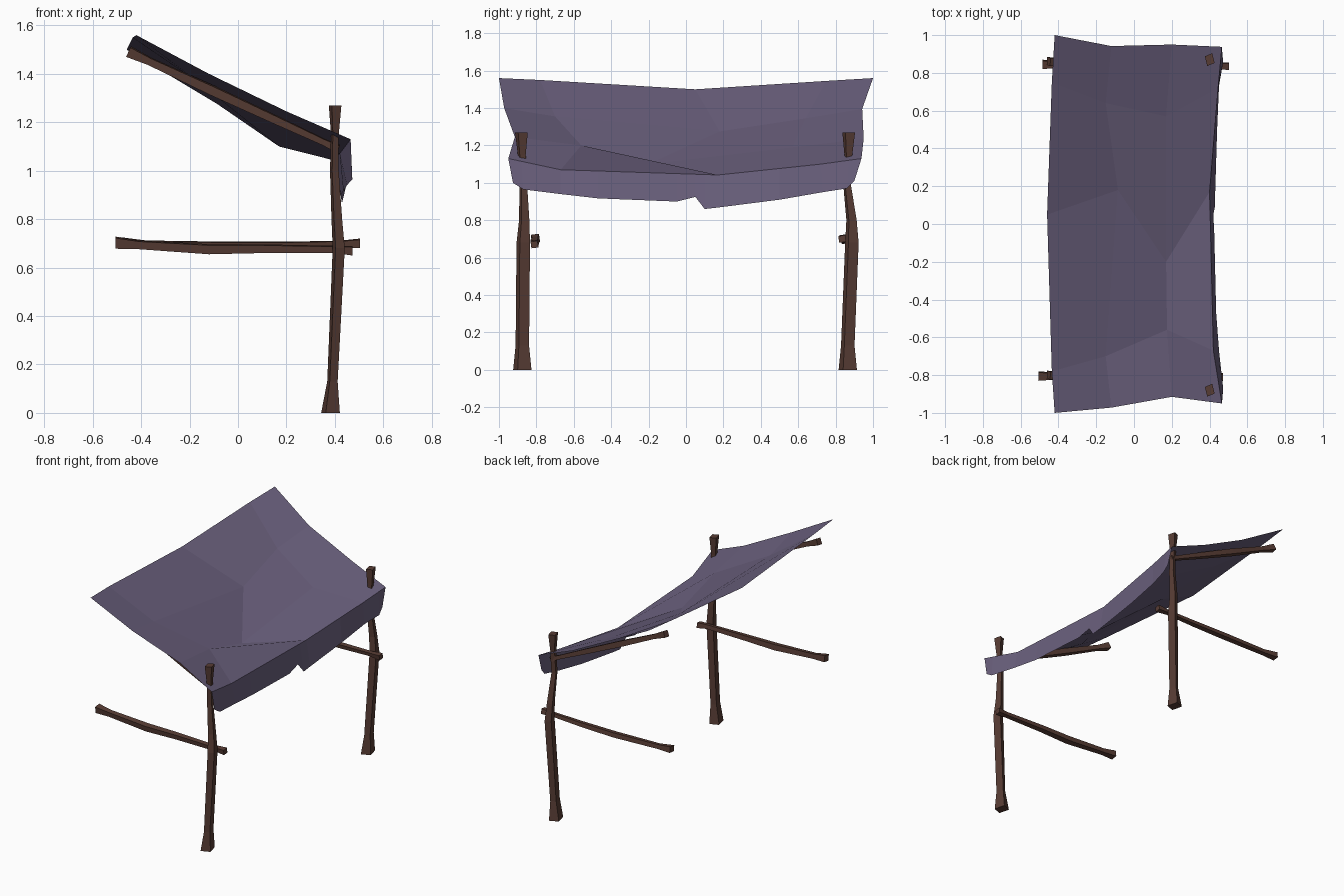
import bpy
import math
from mathutils import Vector


def material(name, col):
    m = bpy.data.materials.new(name)
    m.diffuse_color = (*col, 1)
    return m


CLOTH = material("dusty purple cloth", (0.145, 0.117, 0.205))
WOOD = material("dark brown wood", (0.095, 0.045, 0.034))


def make(name, verts, faces, mat):
    me = bpy.data.meshes.new(name)
    me.from_pydata([tuple(v) for v in verts], [], faces)
    me.materials.append(mat)
    me.update()
    ob = bpy.data.objects.new(name, me)
    bpy.context.collection.objects.link(ob)
    return ob


def timber(name, rings, u, v, turn=18):
    """Rough four-sided timber; each ring is (centre, width along u, width along v)."""
    u, v = Vector(u).normalized(), Vector(v).normalized()
    a = math.radians(turn)
    k = math.sqrt(0.5) / (math.cos(a) + math.sin(a))
    verts, faces = [], []
    for c, wu, wv in rings:
        for i in range(4):
            t = a + math.pi / 4 + i * math.pi / 2
            verts.append(Vector(c) + u * (wu * k * math.cos(t)) + v * (wv * k * math.sin(t)))
    for r in range(len(rings) - 1):
        for i in range(4):
            j = (i + 1) % 4
            faces.append((r * 4 + i, r * 4 + j, r * 4 + 4 + j, r * 4 + 4 + i))
    n = len(verts)
    faces += [(3, 2, 1, 0), (n - 4, n - 3, n - 2, n - 1)]
    return make(name, verts, faces, WOOD)


# Posts: flared foot, swollen middle, flared head
for side, label in ((-1, "near"), (1, "far")):
    shift = 0 if side < 0 else -0.01
    profile = [  # z, x, |y|, width x, width y
        (0.00, 0.382, 0.875, 0.077, 0.098),
        (0.13, 0.390, 0.875, 0.043, 0.072),
        (0.68, 0.416, 0.870 if side < 0 else 0.897, 0.050, 0.072),
        (0.80, 0.408, 0.865 if side < 0 else 0.895, 0.044, 0.055),
        (1.00, 0.398, 0.870, 0.036, 0.040),
        (1.15, 0.400, 0.878, 0.032, 0.042),
        (1.27, 0.401, 0.880, 0.052, 0.068)]
    timber(label + "_post", [((x, side * y + shift * side, z), wx, wy)
                             for z, x, y, wx, wy in profile], (1, 0, 0), (0, 1, 0))

# Lower rails
timber("near_lower_rail", [
    ((-0.505, -0.805, 0.703), 0.05, 0.05), ((-0.41, -0.805, 0.694), 0.036, 0.036),
    ((-0.12, -0.81, 0.676), 0.045, 0.042), ((0.10, -0.81, 0.678), 0.04, 0.036),
    ((0.40, -0.815, 0.675), 0.032, 0.03), ((0.472, -0.81, 0.670), 0.042, 0.04)],
    (0, 1, 0), (0, 0, 1), 8)
timber("far_lower_rail", [
    ((-0.485, 0.845, 0.703), 0.05, 0.045), ((-0.38, 0.845, 0.696), 0.034, 0.032),
    ((-0.05, 0.85, 0.690), 0.04, 0.034), ((0.20, 0.845, 0.692), 0.036, 0.03),
    ((0.42, 0.84, 0.698), 0.03, 0.026), ((0.503, 0.835, 0.700), 0.042, 0.04)],
    (0, 1, 0), (0, 0, 1), 8)

# Sloping canopy arms
for label, y0, y1 in (("near", -0.80, -0.85), ("far", 0.86, 0.865)):
    a, b = Vector((-0.452, y0, 1.492)), Vector((0.415, y1, 1.09))
    d = b - a
    rings = [(a + d * t, w, w) for t, w in
             ((0, 0.048), (0.1, 0.033), (0.4, 0.042), (0.7, 0.036), (0.93, 0.028), (1, 0.036))]
    timber(label + "_canopy_arm", rings, (0, 1, 0), (-d.z, 0, d.x), 8)

# Sagging canopy sheet: rows from back to front edge, -y to +y
rows = [
    [(-.42, -1, 1.56), (-.435, -.78, 1.55), (-.46, .05, 1.50), (-.435, .75, 1.545), (-.42, 1, 1.56)],
    [(-.12, -.972, 1.40), (-.15, -.70, 1.355), (-.085, .18, 1.275), (-.15, .64, 1.345), (-.12, .942, 1.395)],
    [(.20, -.915, 1.245), (.175, -.56, 1.20), (.17, -.20, 1.10), (.17, .57, 1.19), (.20, .95, 1.235)],
    [(.465, -.95, 1.13), (.42, -.67, 1.07), (.40, .17, 1.042), (.445, .72, 1.10), (.465, .938, 1.13)]]
verts = [v for row in rows for v in row]
faces = [(r * 5 + c, r * 5 + 5 + c, r * 5 + 6 + c, r * 5 + 1 + c) for r in range(3) for c in range(4)]
make("canopy_sheet", verts, faces, CLOTH)


# Hanging front flap, attached along the front edge of the sheet
def on_front_edge(y):
    pts = [Vector(p) for p in rows[3]]
    for p, q in zip(pts, pts[1:]):
        if y <= q.y:
            return p.lerp(q, (y - p.y) / (q.y - p.y))
    return pts[-1]


hem = [(.468, -.925, 1.0), (.472, -.87, .965), (.45, -.67, .94), (.435, -.47, .917), (.425, -.05, .90),
       (.42, .05, .925), (.43, .10, .86), (.43, .17, .868), (.44, .50, .91), (.45, .73, .95),
       (.472, .86, .97), (.468, .90, 1.01)]
tops = [-.95, -.88, -.67, -.47, -.05, .05, .10, .17, .50, .72, .87, .938]
verts = [on_front_edge(y) for y in tops] + hem
n = len(tops)
make("front_flap", verts, [(i, n + i, n + i + 1, i + 1) for i in range(n - 1)], CLOTH)
